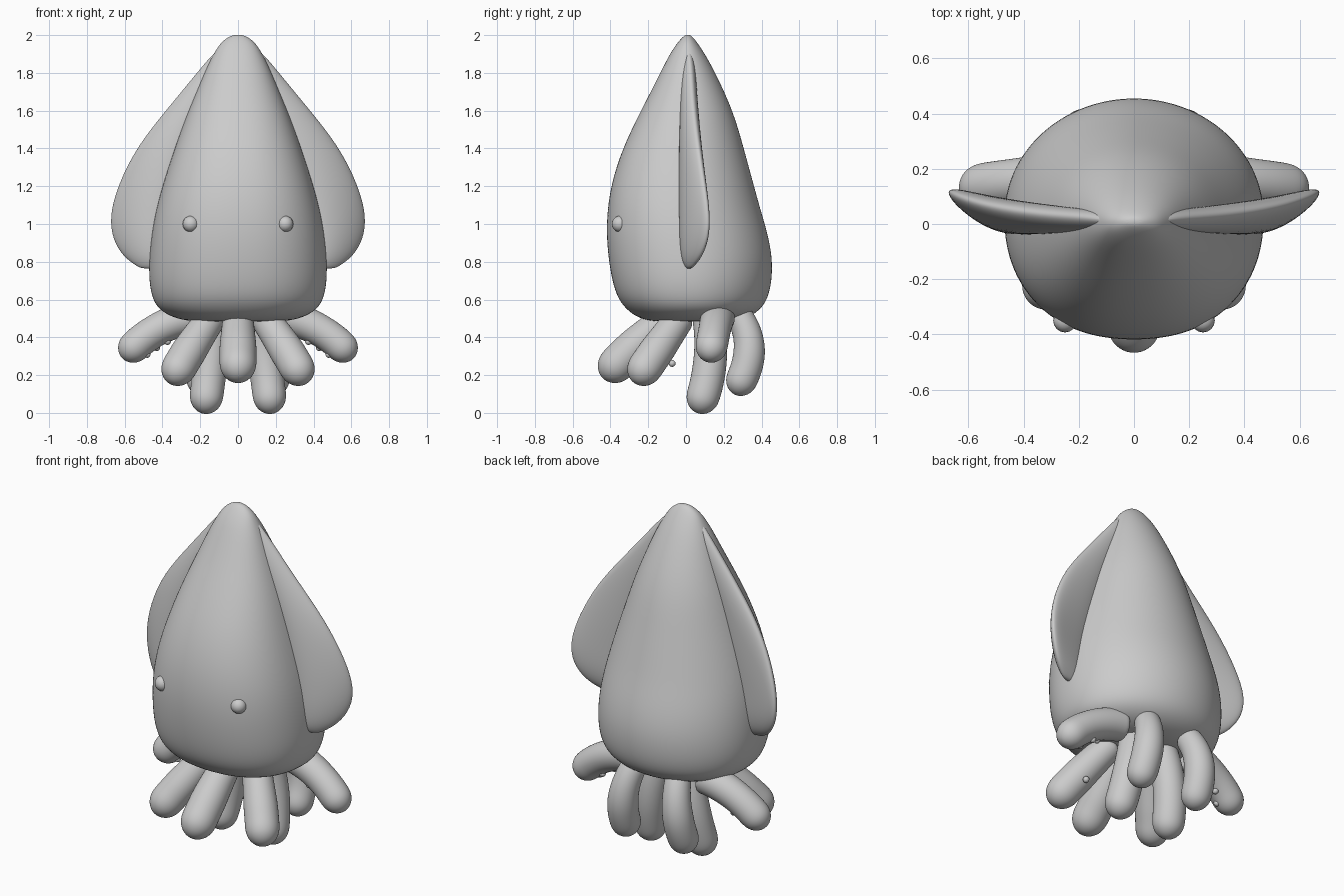
import bpy, bmesh, math
from mathutils import Vector

if "Cube" in bpy.data.objects:
    bpy.data.objects.remove(bpy.data.objects["Cube"])


def loft(name, rings):
    """Skin closed rings of equal point count, cap both ends, smooth."""
    bm = bmesh.new()
    rows = [[bm.verts.new(p) for p in ring] for ring in rings]
    n = len(rows[0])
    for a, b in zip(rows, rows[1:]):
        for i in range(n):
            j = (i + 1) % n
            bm.faces.new((a[i], a[j], b[j], b[i]))
    bm.faces.new(rows[0])
    bm.faces.new(rows[-1])
    bmesh.ops.recalc_face_normals(bm, faces=bm.faces[:])
    for f in bm.faces:
        f.smooth = True
    me = bpy.data.meshes.new(name)
    bm.to_mesh(me)
    bm.free()
    ob = bpy.data.objects.new(name, me)
    bpy.context.collection.objects.link(ob)
    sub = ob.modifiers.new("smooth", "SUBSURF")
    sub.levels = sub.render_levels = 2
    return ob


def ball(name, loc, r):
    bpy.ops.mesh.primitive_uv_sphere_add(segments=16, ring_count=10, radius=r, location=loc)
    bpy.context.object.name = name
    bpy.ops.object.shade_smooth()


def bezier(p, t):
    """Quadratic curve passing through the middle point."""
    a, b, c = (Vector(q) for q in p)
    ctrl = 2 * b - (a + c) / 2
    return a * (1 - t) ** 2 + ctrl * 2 * t * (1 - t) + c * t * t


def tentacle(name, path, r0, r1):
    """Round-tipped tube along a three-point path."""
    def ring(c, d, r):
        u = (Vector((1, 0, 0)) - d * d.x).normalized()
        v = d.cross(u)
        return [c + (u * math.cos(k * math.tau / 14) + v * math.sin(k * math.tau / 14)) * r
                for k in range(14)]
    rings = []
    for i in range(10):
        t = i / 9
        d = (bezier(path, t + 0.01) - bezier(path, t - 0.01)).normalized()
        rings.append(ring(bezier(path, t), d, r0 + (r1 - r0) * min(1, t * 1.6)))
    for a in (25, 50, 70, 84):
        a = math.radians(a)
        rings.append(ring(bezier(path, 1) + d * r1 * math.sin(a), d, r1 * math.cos(a)))
    return loft(name, rings)


# Mantle: z, half width, front y, back y
profile = [(0.485, 0.12, -0.08, 0.14), (0.483, 0.25, -0.18, 0.24), (0.505, 0.35, -0.26, 0.335),
           (0.55, 0.425, -0.32, 0.40), (0.61, 0.457, -0.365, 0.437), (0.70, 0.474, -0.393, 0.457),
           (0.82, 0.473, -0.413, 0.46), (0.95, 0.46, -0.423, 0.435), (1.08, 0.435, -0.418, 0.395),
           (1.22, 0.396, -0.395, 0.357), (1.38, 0.344, -0.345, 0.313), (1.55, 0.284, -0.266, 0.266),
           (1.70, 0.222, -0.187, 0.205), (1.84, 0.162, -0.117, 0.135), (1.91, 0.124, -0.08, 0.094),
           (1.96, 0.092, -0.045, 0.06), (1.99, 0.052, -0.018, 0.036), (2.002, 0.02, 0.0, 0.02)]
mantle = []
for z, w, yf, yb in profile:
    ring, c = [], (yf + yb) / 2
    e = 2 / 2.25                         # the face side is slightly squarer than the back
    for k in range(32):
        co, si = math.cos(k * math.tau / 32), math.sin(k * math.tau / 32)
        if si < 0:
            co, si = math.copysign(abs(co) ** e, co), -abs(si) ** e
        ring.append((w * co, c + (yb - c) * si, z))
    mantle.append(ring)
loft("mantle", mantle)

# Fins: z, root x, outer x, backward sweep of the outer edge, half thickness
fin = [(1.93, 0.03, 0.105, 0.00, 0.02), (1.86, 0.07, 0.17, 0.01, 0.038), (1.65, 0.16, 0.342, 0.02, 0.052),
       (1.42, 0.24, 0.535, 0.05, 0.064), (1.20, 0.30, 0.643, 0.085, 0.07), (1.04, 0.34, 0.684, 0.108, 0.07),
       (0.92, 0.36, 0.668, 0.10, 0.068), (0.83, 0.38, 0.612, 0.065, 0.055), (0.785, 0.40, 0.55, 0.03, 0.035),
       (0.762, 0.41, 0.51, 0.01, 0.015)]
for side, label in ((-1, "left"), (1, "right")):
    rings = []
    for z, xi, xo, sweep, th in fin:
        ring = []
        for k in range(16):
            a = k * math.tau / 16
            s = 0.5 + 0.5 * math.cos(a)
            y = 0.012 + sweep * s * s + th * math.sin(a) * (1.05 - 0.35 * s)
            ring.append((side * (xi + (xo - xi) * s), y, z))
        rings.append(ring)
    loft(label + "_fin", rings)

# Eyes
for s in (-1, 1):
    ball("eye", (s * 0.25, -0.35, 1.0), 0.043)

# Tentacles: one in front, four mirrored pairs
tentacle("front_tentacle", [(0, -0.1, 0.5), (0, -0.24, 0.38), (0, -0.37, 0.255)], 0.084, 0.101)
pairs = {
    "front_side_tentacle": ([(0.13, -0.02, 0.52), (0.235, -0.13, 0.365), (0.315, -0.22, 0.235)], 0.08, 0.096),
    "outer_tentacle": ([(0.22, 0.17, 0.51), (0.40, 0.155, 0.455), (0.55, 0.135, 0.35)], 0.095, 0.088),
    "back_tentacle": ([(0.14, 0.27, 0.53), (0.175, 0.335, 0.36), (0.19, 0.295, 0.175)], 0.072, 0.087),
    "middle_tentacle": ([(0.09, 0.11, 0.53), (0.135, 0.13, 0.31), (0.167, 0.09, 0.085)], 0.084, 0.092)}
for name, (path, r0, r1) in pairs.items():
    for s in (-1, 1):
        tentacle(name, [(s * x, y, z) for x, y, z in path], r0, r1)

# Suckers on the undersides
suckers = {"outer_tentacle": (-0.35, 0.0, -1), "front_side_tentacle": (0.1, 0.8, -0.6)}
for name, d in suckers.items():
    path, r0, r1 = pairs[name]
    for i, t in enumerate((0.5, 0.68, 0.85)):
        p = bezier(path, t) + Vector(d).normalized() * (r1 - 0.006)
        for s in (-1, 1):
            ball("sucker", (s * p.x, p.y + (0.02 if i % 2 else -0.02), p.z), 0.018)
